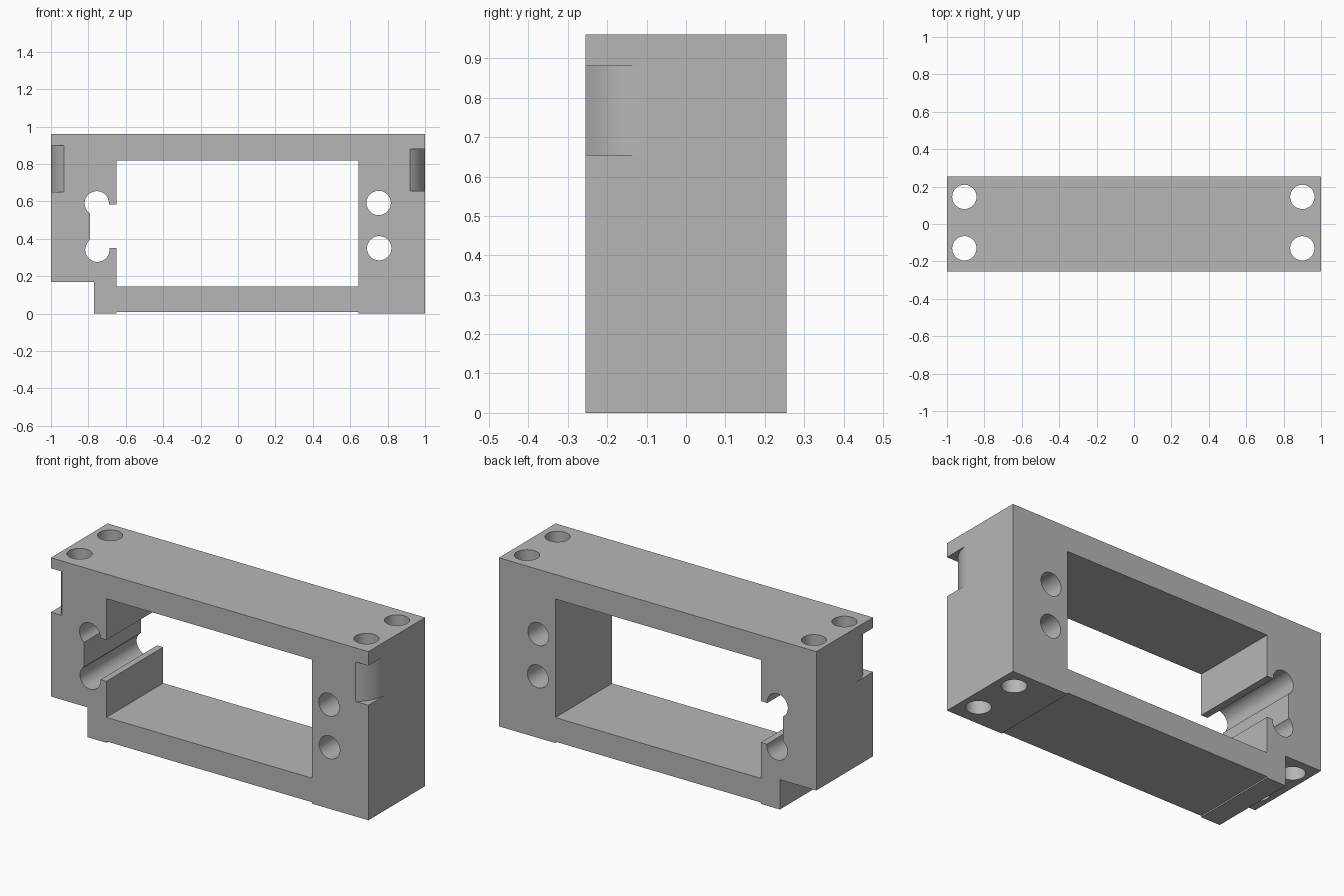
import bpy
import bmesh
from math import sin, cos, atan, pi, radians
from mathutils import Vector

if "Cube" in bpy.data.objects:
    bpy.data.objects.remove(bpy.data.objects["Cube"], do_unlink=True)

DEPTH, HEIGHT = 0.255, 0.96

grey = bpy.data.materials.new("plain grey")
grey.use_nodes = True
grey.diffuse_color = (0.47, 0.47, 0.47, 1)
grey.node_tree.nodes["Principled BSDF"].inputs["Base Color"].default_value = grey.diffuse_color


def prism(name, outline, low, high, axis):
    """Extrude an outline in x,z along y, or in x,y along z."""
    def place(a, b, c):
        return Vector((a, c, b)) if axis == "y" else Vector((a, b, c))
    bm = bmesh.new()
    face = bm.faces.new([bm.verts.new(place(a, b, low)) for a, b in outline])
    extruded = bmesh.ops.extrude_face_region(bm, geom=[face])["geom"]
    top = [v for v in extruded if isinstance(v, bmesh.types.BMVert)]
    bmesh.ops.translate(bm, verts=top, vec=place(0, 0, high - low))
    bmesh.ops.recalc_face_normals(bm, faces=bm.faces)
    mesh = bpy.data.meshes.new(name)
    bm.to_mesh(mesh)
    bm.free()
    mesh.materials.append(grey)
    obj = bpy.data.objects.new(name, mesh)
    bpy.context.collection.objects.link(obj)
    return obj


def box(x0, x1, z0, z1):
    return [(x0, z0), (x1, z0), (x1, z1), (x0, z1)]


def circle(x, y, radius=0.065, sides=48):
    return [(x + radius * cos(2 * pi * i / sides), y + radius * sin(2 * pi * i / sides))
            for i in range(sides)]


def rounded_notch(side, depth, length=0.155, steps=12):
    """Outline left outside an arc that curves in from the end face."""
    sweep = 2 * atan(depth / length)
    radius = length / sin(sweep)
    arc = []
    for i in range(steps + 1):
        t = sweep * i / steps
        arc.append((1 - radius * (1 - cos(t)), -0.1 - radius * sin(t)))
    outline = arc + [(1 - depth, -0.3), (1.05, -0.3), (1.05, -0.1)]
    return [(side * x, y) for x, y in outline]


# Frame body: stepped lower corner and a shallow relief under the opening
frame = prism("mounting_frame", [
    (-1, 0.17), (-0.77, 0.17), (-0.77, 0), (-0.65, 0), (-0.65, 0.008),
    (0.645, 0.008), (0.645, 0), (1, 0), (1, HEIGHT), (-1, HEIGHT)],
    -DEPTH, DEPTH, "y")

# Main opening and the cable slot beside it
cutters = [
    prism("opening_cutter", box(-0.65, 0.645, 0.145, 0.82), -0.4, 0.4, "y"),
    prism("slot_cutter", box(-0.79, -0.6, 0.35, 0.585), -0.4, 0.4, "y"),
]

# Screw holes running front to back
for x, z in ((0.752, 0.592), (0.755, 0.35), (-0.755, 0.59), (-0.752, 0.342)):
    cutters.append(prism("screw_hole_cutter", circle(x, z), -0.4, 0.4, "y"))

# Screw holes running top to bottom
for x in (-0.907, 0.9):
    for y in (-0.13, 0.145):
        cutters.append(prism("upright_hole_cutter", circle(x, y), -0.1, 1.1, "z"))

# Curved notches at the front of both end faces
cutters.append(prism("left_notch_cutter", rounded_notch(1, 0.08), 0.655, 0.88, "z"))
cutters.append(prism("right_notch_cutter", rounded_notch(-1, 0.07), 0.65, 0.9, "z"))

# Cut everything out, then drop the cutters
bpy.ops.object.select_all(action="DESELECT")
frame.select_set(True)
bpy.context.view_layer.objects.active = frame
for cutter in cutters:
    cut = frame.modifiers.new("cut", "BOOLEAN")
    cut.operation = "DIFFERENCE"
    cut.solver = "EXACT"
    cut.object = cutter
    bpy.ops.object.modifier_apply(modifier=cut.name)
    bpy.data.objects.remove(cutter, do_unlink=True)

# Smooth curves, crisp edges, flat large faces
bpy.ops.object.shade_smooth_by_angle(angle=radians(25))
weighted = frame.modifiers.new("flat_large_faces", "WEIGHTED_NORMAL")
weighted.keep_sharp = True
